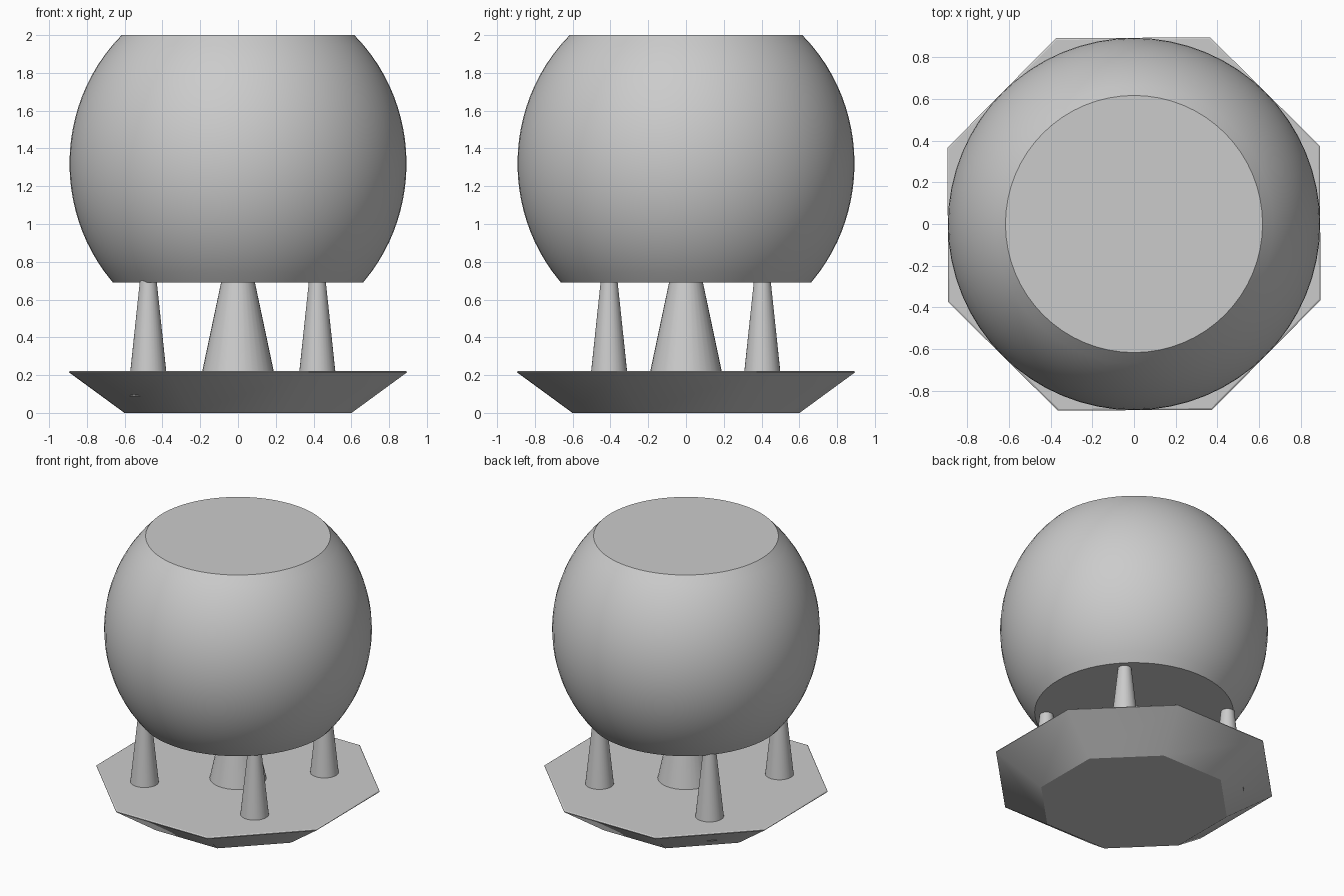
import bpy, bmesh
from math import sin, cos, pi, sqrt, radians

old = bpy.data.objects.get("Cube")
if old:
    bpy.data.objects.remove(old, do_unlink=True)

# One plain grey for every part
grey = bpy.data.materials.new("plain grey")
grey.use_nodes = True
grey.diffuse_color = (0.6, 0.6, 0.6, 1)
grey.node_tree.nodes["Principled BSDF"].inputs["Base Color"].default_value = grey.diffuse_color


def turned(name, profile, sides, at=(0, 0), turn=0.0):
    """Solid of revolution from (radius, height) pairs, capped at both ends."""
    bm = bmesh.new()
    angles = [turn + 2 * pi * i / sides for i in range(sides)]
    rings = [[bm.verts.new((r * cos(a), r * sin(a), z)) for a in angles]
             for r, z in profile]
    for low, high in zip(rings, rings[1:]):
        for i in range(sides):
            j = (i + 1) % sides
            bm.faces.new((low[i], low[j], high[j], high[i]))
    bm.faces.new(rings[0][::-1])
    bm.faces.new(rings[-1])
    mesh = bpy.data.meshes.new(name)
    bm.to_mesh(mesh)
    bm.free()
    mesh.materials.append(grey)
    obj = bpy.data.objects.new(name, mesh)
    obj.location = (*at, 0)
    bpy.context.collection.objects.link(obj)
    bpy.ops.object.select_all(action="DESELECT")
    obj.select_set(True)
    bpy.context.view_layer.objects.active = obj
    bpy.ops.object.shade_smooth_by_angle(angle=radians(30))
    return obj


# Octagonal dish-shaped base, flat sides facing the axes, with a thin rim
to_corner = 1 / cos(pi / 8)
base_profile = [(0.6, 0), (0.892, 0.214), (0.892, 0.218), (0.884, 0.223)]
turned("base", [(r * to_corner, z) for r, z in base_profile], 8,
       turn=pi / 8 + radians(0.3))

# Rounded body: a slightly tall globe cut flat at top and bottom
width, height, middle = 0.892, 0.94, 1.32
bottom, top, rings = 0.69, 2.0, 24
body_profile = []
for i in range(rings + 1):
    z = bottom + (top - bottom) * i / rings
    body_profile.append((width * sqrt(1 - ((z - middle) / height) ** 2), z))
turned("body", body_profile, 64)

# Central tapered column
turned("column", [(0.217, 0.09), (0.077, 0.75)], 32)

# Four tapered legs, sunk into the base and the body
for side, x in (("right", -0.475), ("left", 0.42)):
    for end, y in (("front", -0.407), ("back", 0.404)):
        turned(f"{end}_{side}_leg", [(0.109, 0.09), (0.039, 0.75)], 32, at=(x, y))
